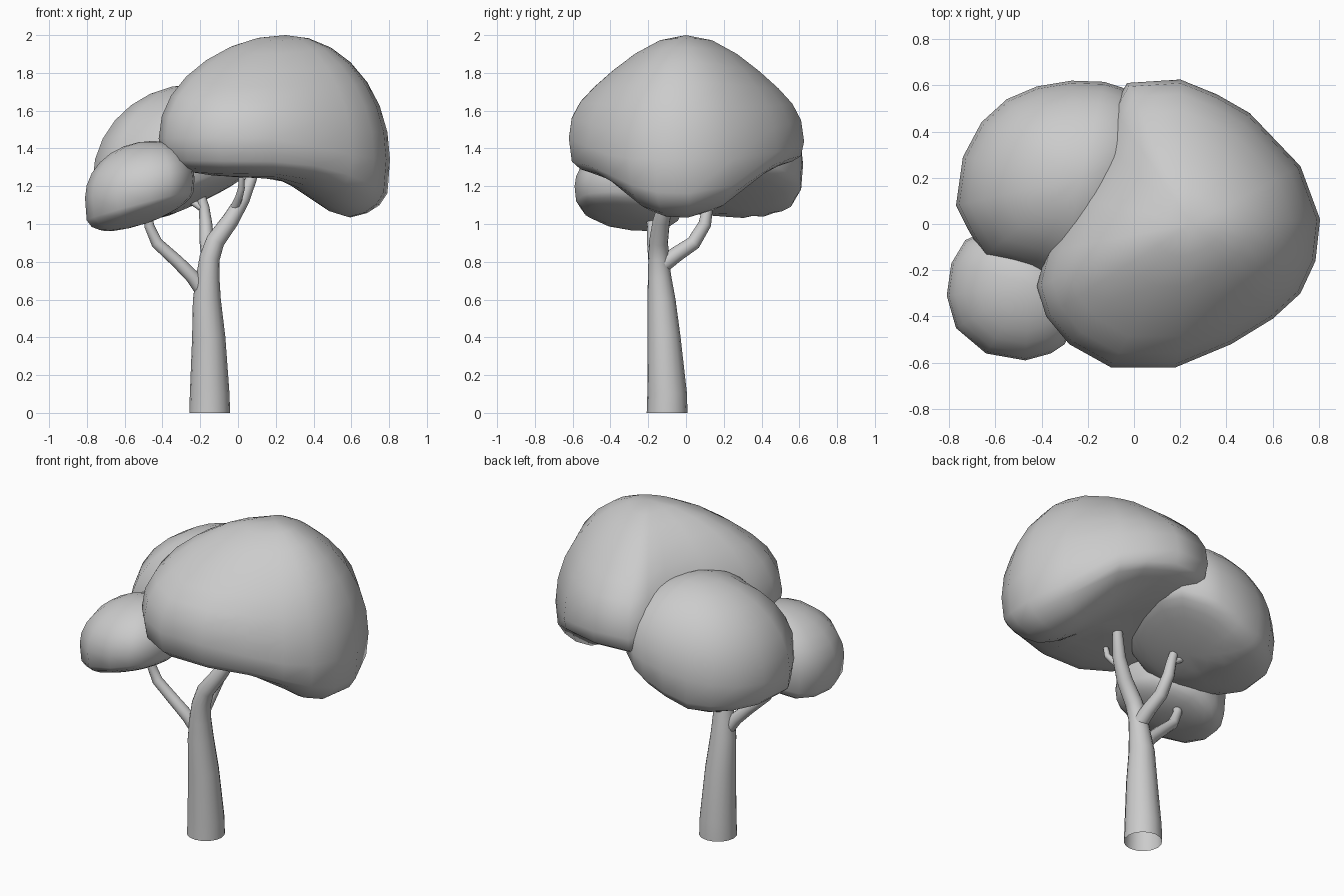
import bpy, bmesh, math
from mathutils import Vector

if "Cube" in bpy.data.objects:
    bpy.data.objects.remove(bpy.data.objects["Cube"])


def finish(name, bm, angle):
    bmesh.ops.recalc_face_normals(bm, faces=bm.faces)
    mesh = bpy.data.meshes.new(name)
    bm.to_mesh(mesh)
    bm.free()
    obj = bpy.data.objects.new(name, mesh)
    bpy.context.collection.objects.link(obj)
    bpy.ops.object.select_all(action='DESELECT')
    obj.select_set(True)
    bpy.context.view_layer.objects.active = obj
    bpy.ops.object.shade_smooth_by_angle(angle=math.radians(angle))
    return obj


def bridge(bm, a, b):
    n = len(a)
    for i in range(n):
        bm.faces.new((a[i], a[(i + 1) % n], b[(i + 1) % n], b[i]))


def tube(name, path, sides=12):
    """Tapered limb through (x, y, z, radius) points, open at its base."""
    bm = bmesh.new()
    pts = [Vector(p[:3]) for p in path]
    prev = None
    for i, p in enumerate(pts):
        tangent = pts[min(i + 1, len(pts) - 1)] - pts[max(i - 1, 0)]
        q = Vector((0, 0, 1)).rotation_difference(tangent)
        ring = []
        for k in range(sides):
            a = math.tau * k / sides
            ring.append(bm.verts.new(p + q @ Vector((math.cos(a), math.sin(a), 0)) * path[i][3]))
        if prev:
            bridge(bm, prev, ring)
        prev = ring
    bm.faces.new(prev)
    return finish(name, bm, 50)


def canopy(name, outline, apex, rim, bottom, pinch=0.0, rings=7):
    """Foliage mass: plan outline drawn in to an apex, domed above, flatter below."""
    bm = bmesh.new()
    ax, ay, az = apex

    def point(px, py, s):
        h = math.sqrt(max(0, 1 - s * s))
        x, y = ax + (px - ax) * h, ay + (py - ay) * h
        r = rim(px, py)
        if s >= 0:
            z = r + (az - r) * s - pinch * ((py - ay) * h * s) ** 2
        else:
            z = r + (bottom(x, y) - r) * abs(s) ** 0.45
        return bm.verts.new((x, y, z))

    prev = None
    for j in range(1, 2 * rings):
        s = math.sin(math.pi * (j / (2 * rings) - 0.5))
        ring = [point(px, py, s) for px, py in outline]
        if prev:
            bridge(bm, prev, ring)
        else:
            low = bm.verts.new((ax, ay, bottom(ax, ay)))
            for i in range(len(ring)):
                bm.faces.new((low, ring[i], ring[i - 1]))
        prev = ring
    top = bm.verts.new((ax, ay, az))
    for i in range(len(prev)):
        bm.faces.new((top, prev[i - 1], prev[i]))
    return finish(name, bm, 80)


def smooth(t):
    t = min(1, max(0, t))
    return t * t * (3 - 2 * t)


# Trunk, leaning into the main limb
tube("trunk", [(-.15, -.10, 0, .108), (-.15, -.10, .1, .105), (-.155, -.117, .4, .088),
               (-.165, -.13, .6, .074), (-.16, -.14, .72, .062), (-.15, -.145, .82, .054),
               (-.12, -.145, .91, .05), (-.04, -.13, 1.02, .045), (.025, -.10, 1.13, .037),
               (.07, -.06, 1.24, .03), (.10, -.03, 1.36, .022)], 16)

# Side branches
tube("left_branch", [(-.17, -.13, .62, .04), (-.24, -.15, .72, .037), (-.32, -.165, .80, .034),
                     (-.43, -.175, .90, .031), (-.47, -.18, .99, .026), (-.485, -.20, 1.12, .02)])
tube("back_branch", [(-.15, -.13, .78, .045), (-.155, -.05, .84, .041), (-.165, .04, .90, .038),
                     (-.17, .10, 1.0, .034), (-.18, .115, 1.09, .028), (-.21, .12, 1.2, .02)])
tube("back_twig", [(-.17, .11, 1.07, .02), (-.23, .12, 1.11, .018), (-.29, .14, 1.15, .014)], 8)
tube("front_twig", [(-.02, -.12, 1.08, .025), (.005, -.17, 1.14, .02),
                    (.018, -.21, 1.19, .018), (.02, -.23, 1.28, .014)], 8)

# Large right canopy, with a lobe drooping on the right
canopy("large_canopy",
       [(.805, .02), (.72, .25), (.50, .48), (.36, .56), (.20, .625), (-.03, .61), (-.09, .50),
        (-.13, .35), (-.26, .12), (-.38, -.12), (-.42, -.27), (-.38, -.40), (-.28, -.52),
        (-.10, -.62), (.18, -.62), (.42, -.52), (.60, -.41), (.72, -.30), (.785, -.16)],
       (.25, 0, 2.0),
       lambda x, y: 1.45 - .11 * smooth((x - .1) / .7) - .01 * y,
       lambda x, y: 1.25 + .06 * y - .26 * smooth((x - .15) / .5) * math.exp(-abs(y / .37) ** 3),
       pinch=.75)

# Medium canopy at the back left
canopy("back_canopy",
       [(-.77, .08), (-.72, -.02), (-.65, -.14), (-.45, -.2), (-.33, -.26), (-.15, -.2),
        (.0, -.08), (.09, .12), (.12, .33), (.07, .50), (-.05, .59), (-.13, .615), (-.27, .62),
        (-.42, .595), (-.55, .54), (-.66, .44), (-.74, .29)],
       (-.23, .2, 1.74),
       lambda x, y: 1.31 + .17 * (x + .3),
       lambda x, y: 1.03 + .45 * max(0, x + .4) - .08 * (y - .2))

# Small canopy at the front left
canopy("small_canopy",
       [(-.23, -.30), (-.24, -.40), (-.30, -.52), (-.36, -.56), (-.47, -.59), (-.64, -.56),
        (-.77, -.45), (-.81, -.31), (-.79, -.17), (-.73, -.07), (-.62, -.02), (-.48, 0),
        (-.36, -.05), (-.27, -.16)],
       (-.45, -.26, 1.44),
       lambda x, y: 1.19 + .18 * (x + .52),
       lambda x, y: 1.0 + .34 * (x + .52) - .1 * (y + .3))
